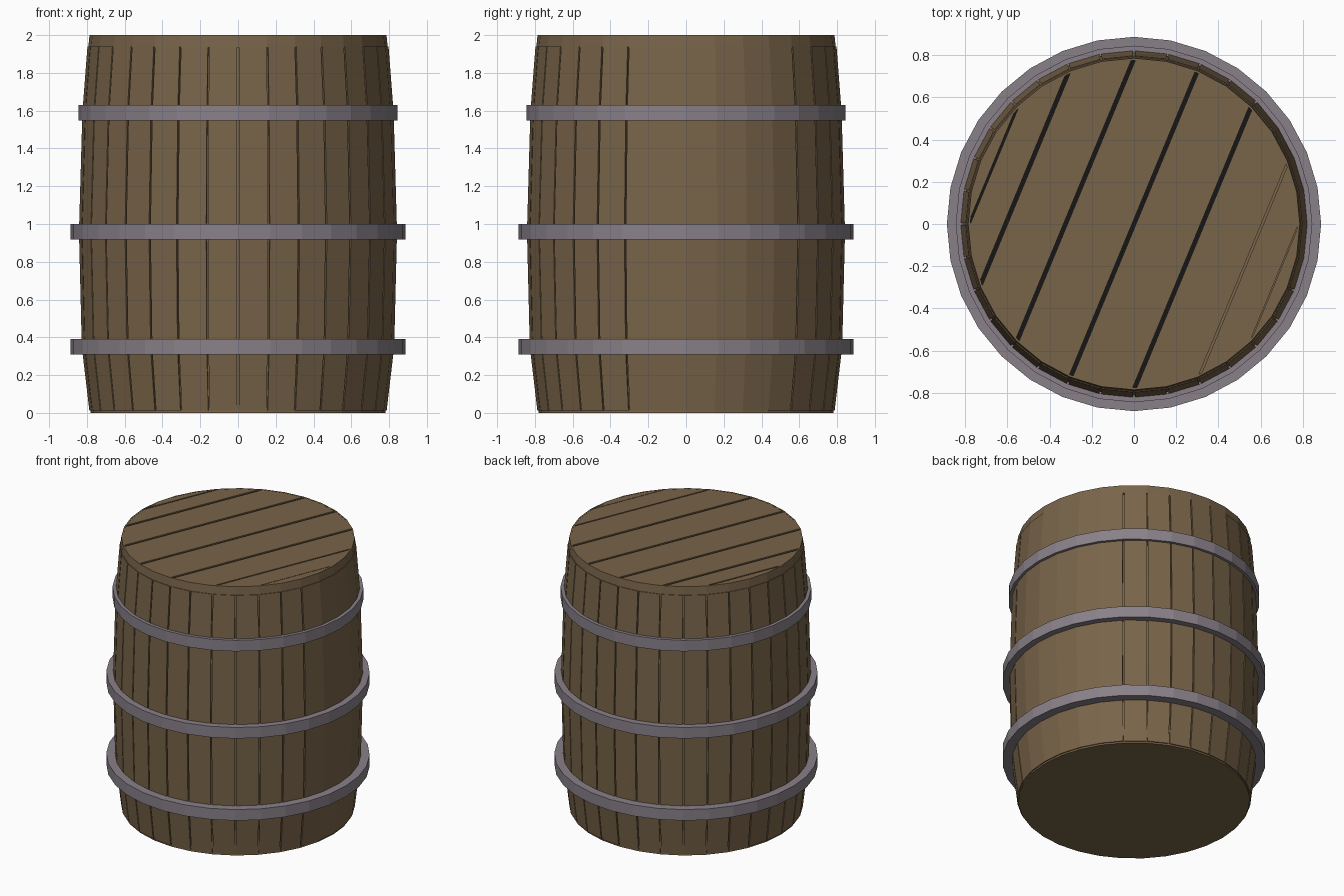
import bpy, bmesh, math
from mathutils import Vector

if "Cube" in bpy.data.objects:
    bpy.data.objects.remove(bpy.data.objects["Cube"])

N = 32
STEP = 2 * math.pi / N


def material(name, rgb):
    m = bpy.data.materials.new(name)
    m.diffuse_color = (*rgb, 1)
    m.use_nodes = True
    m.node_tree.nodes["Principled BSDF"].inputs["Base Color"].default_value = m.diffuse_color
    return m


WOOD = material("wood", (0.19, 0.128, 0.067))
METAL = material("metal", (0.25, 0.22, 0.25))
DARK = material("dark_gap", (0.008, 0.008, 0.008))


def finish(bm, name, mat):
    bmesh.ops.recalc_face_normals(bm, faces=bm.faces[:])
    me = bpy.data.meshes.new(name)
    bm.to_mesh(me)
    bm.free()
    me.materials.append(mat)
    ob = bpy.data.objects.new(name, me)
    bpy.context.collection.objects.link(ob)
    return ob


def point(r, z, a):
    return (r * math.cos(a), r * math.sin(a), z)


def lathe(name, profile, mat, closed=False):
    """Spin (radius, z) points; open profiles get end caps."""
    bm = bmesh.new()
    rings = [[bm.verts.new(point(r, z, i * STEP)) for i in range(N)] for r, z in profile]
    pairs = list(zip(rings, rings[1:]))
    if closed:
        pairs.append((rings[-1], rings[0]))
    else:
        bm.faces.new(rings[0])
        bm.faces.new(rings[-1])
    for a, b in pairs:
        for i in range(N):
            j = (i + 1) % N
            bm.faces.new((a[i], a[j], b[j], b[i]))
    return finish(bm, name, mat)


def slab(name, lo, hi, z0, z1, mat, radius=0.777):
    """Strip of the round lid between two parallel cuts."""
    n = Vector((math.cos(math.radians(-22.5)), math.sin(math.radians(-22.5)), 0))
    bm = bmesh.new()
    bm.faces.new([bm.verts.new(point(radius, z0, i * STEP)) for i in range(N)])
    for off, direction in ((lo, -n), (hi, n)):
        bmesh.ops.bisect_plane(bm, geom=bm.verts[:] + bm.edges[:] + bm.faces[:],
                               plane_co=n * off, plane_no=direction, clear_outer=True)
    ext = bmesh.ops.extrude_face_region(bm, geom=bm.faces[:])
    bmesh.ops.translate(bm, vec=(0, 0, z1 - z0),
                        verts=[v for v in ext["geom"] if isinstance(v, bmesh.types.BMVert)])
    return finish(bm, name, mat)


# Staves: bulging planks, tightly closed on the right side
PROFILE = [(0.787, 0.012), (0.827, 0.35), (0.842, 0.96), (0.824, 1.59), (0.797, 1.94)]
bm = bmesh.new()
for s in range(N):
    def gap(seam):
        deg = ((seam % N) * 360 / N + 180) % 360 - 180
        return 0.0 if -20 < deg < 40 else math.radians(0.3)
    a0, a1 = s * STEP + gap(s), (s + 1) * STEP - gap(s + 1)
    rows = [[bm.verts.new(point(r - d, z, a)) for d, a in ((0, a0), (0, a1), (0.03, a1), (0.03, a0))]
            for r, z in PROFILE]
    for p, q in zip(rows, rows[1:]):
        for i in range(4):
            j = (i + 1) % 4
            bm.faces.new((p[i], p[j], q[j], q[i]))
    bm.faces.new(rows[0])
    bm.faces.new(rows[-1])
finish(bm, "staves", WOOD)

# Inner body behind the seams, with the flat bottom
core = [(0.78, 0.0), (0.78, 0.014)] + [(r - 0.014, z) for r, z in PROFILE[1:]] + [(0.776, 1.985)]
lathe("inner_body", core, WOOD)

# Top rim around the lid
lathe("top_rim", [(0.793, 1.935), (0.786, 2.0), (0.776, 2.0), (0.776, 1.935)], WOOD, closed=True)

# Lid planks with gaps: (offset, half width, black)
GAPS = [(-0.722, 0.005, True), (-0.562, 0.009, True), (-0.3, 0.009, True), (0.0, 0.009, True),
        (0.3, 0.009, True), (0.562, 0.005, False), (0.722, 0.002, False)]
start = -1.0
for i, (c, w, black) in enumerate(GAPS + [(1.0, 0, False)]):
    slab(f"lid_plank_{i + 1}", start, c - w, 1.98, 1.999, WOOD)
    start = c + w
    if black:
        slab(f"lid_gap_{i + 1}", c - w, c + w, 1.98, 1.99, DARK)

# Metal hoops
for name, z, r in (("lower_hoop", 0.35, 0.887), ("middle_hoop", 0.96, 0.887), ("upper_hoop", 1.588, 0.845)):
    lathe(name, [(0.81, z - 0.041), (r, z - 0.041), (r, z + 0.041), (0.81, z + 0.041)], METAL, closed=True)
